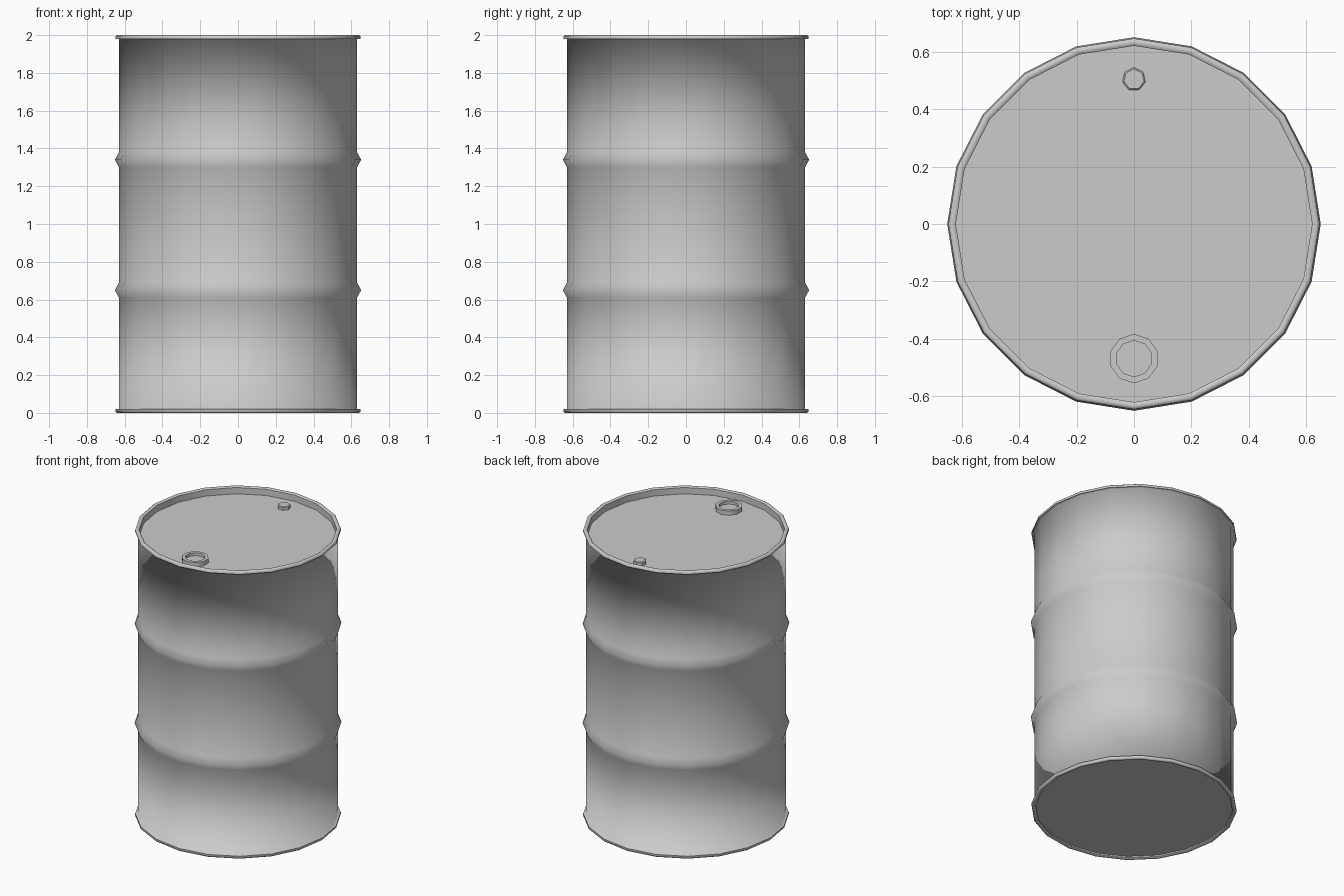
import bpy, math

if "Cube" in bpy.data.objects:
    bpy.data.objects.remove(bpy.data.objects["Cube"])

SIDES = 20


def lathe(name, profile, sides=SIDES, center=(0, 0), start=0.0,
          cap_start=False, cap_end=False, smooth=True, angle=None):
    """Revolve an (r, z) profile; listed bottom to top gives outward faces."""
    verts, faces = [], []
    for r, z in profile:
        for i in range(sides):
            a = start + 2 * math.pi * i / sides
            verts.append((center[0] + r * math.cos(a), center[1] + r * math.sin(a), z))
    for k in range(len(profile) - 1):
        for i in range(sides):
            j = (i + 1) % sides
            lo, hi = k * sides, (k + 1) * sides
            faces.append((lo + i, lo + j, hi + j, hi + i))
    if cap_start:
        faces.append(tuple(reversed(range(sides))))
    if cap_end:
        n = (len(profile) - 1) * sides
        faces.append(tuple(range(n, n + sides)))
    mesh = bpy.data.meshes.new(name)
    mesh.from_pydata(verts, [], faces)
    obj = bpy.data.objects.new(name, mesh)
    bpy.context.collection.objects.link(obj)
    if smooth:
        mesh.shade_smooth()
    if angle:
        bpy.ops.object.select_all(action='DESELECT')
        bpy.context.view_layer.objects.active = obj
        obj.select_set(True)
        bpy.ops.object.shade_smooth_by_angle(angle=math.radians(angle))
    return obj


# Smooth wall with two pointed ribs and the ledges under the rims
R = 0.63
wall = [(0.648, 0.02), (R, 0.02)]
for z in (0.65, 1.34):
    wall += [(R, z - 0.04), (0.652, z), (R, z + 0.04)]
wall += [(R, 1.98), (0.648, 1.98)]
lathe("barrel_wall", wall)

# Top rim running down inside to the recessed lid
lathe("top_rim_and_lid",
      [(0.648, 1.98), (0.648, 1.994), (0.641, 2.0), (0.63, 2.0),
       (0.622, 1.994), (0.622, 1.95)], cap_end=True, angle=50)

# Bottom rim and slightly recessed base
lathe("bottom_rim_and_base",
      [(0.622, 0.015), (0.622, 0.006), (0.63, 0.0), (0.641, 0.0),
       (0.648, 0.006), (0.648, 0.02)], cap_start=True, angle=50)

# Large filler collar with a sunken centre
lathe("large_bung",
      [(0.086, 1.95), (0.086, 1.98), (0.063, 1.98), (0.063, 1.96)],
      sides=10, center=(0, -0.47), start=math.pi / 2, cap_end=True, angle=40)

# Small vent plug
lathe("small_bung",
      [(0.041, 1.95), (0.041, 1.97), (0.036, 1.974)],
      sides=7, center=(0, 0.505), start=math.pi / 2, cap_end=True, smooth=False)
